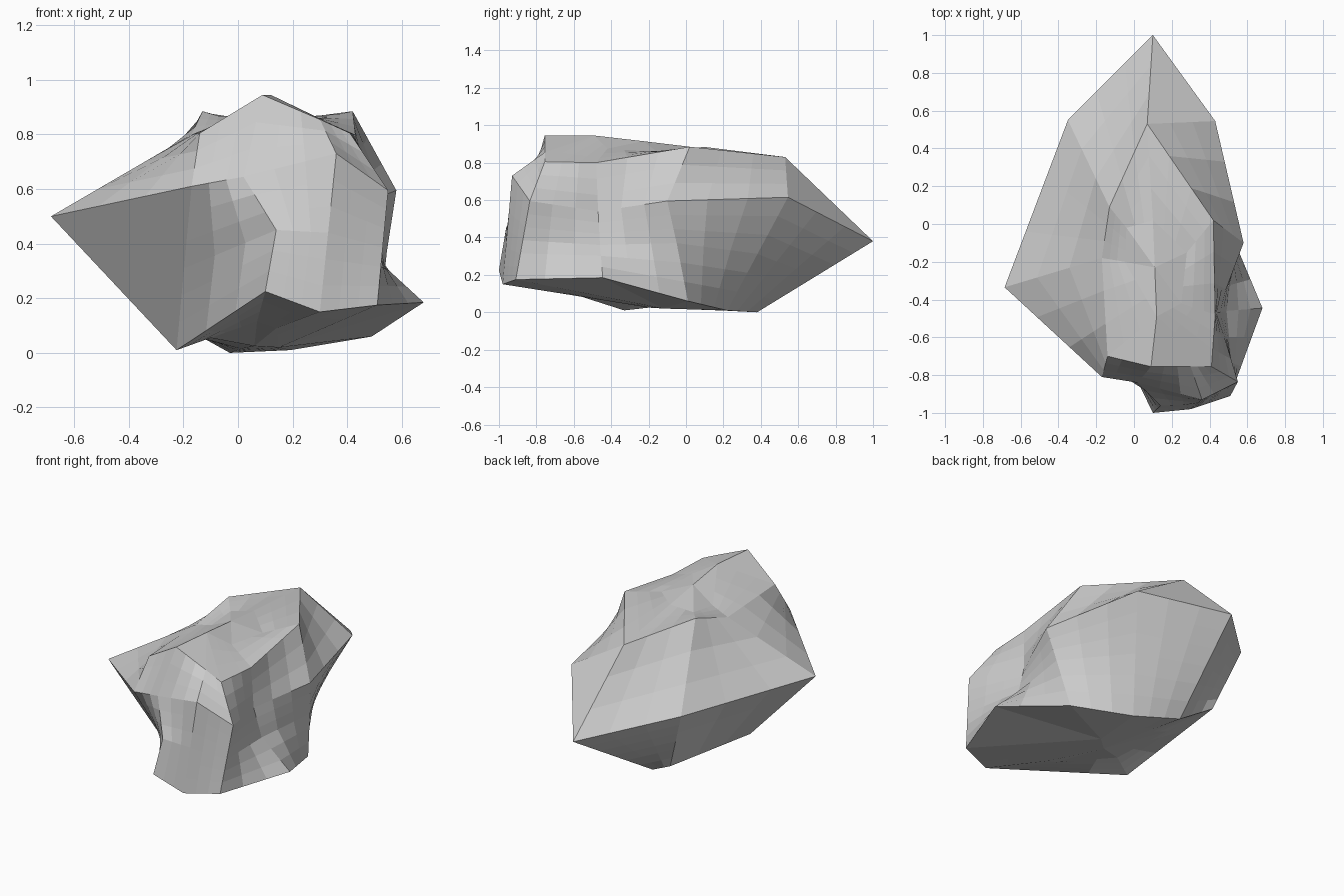
import bpy, bmesh
from mathutils import Vector

if "Cube" in bpy.data.objects:
    bpy.data.objects.remove(bpy.data.objects["Cube"])

# Contour loops around the rock, ten columns each, starting at the left
# tip and running past the front, right and back sides.
base_loop = [(-.225, -.33, .01), (-.225, -.33, .01), (.10, -1, .225), (.30, -.98, .15),
             (.51, -.91, .175), (.68, -.445, .185), (.49, .01, .06), (.19, .22, .01),
             (-.03, .38, 0), (-.21, .46, .10)]
middle_loop = [(-.685, -.335, .50), (-.17, -.81, .61), (.02, -.84, .645), (.36, -.93, .73),
               (.55, -.835, .595), (.44, -.47, .54), (.58, -.10, .595), (.43, .545, .615),
               (.10, 1, .38), (-.35, .55, .49)]
top_loop = [(-.17, -.18, .80), (-.14, -.70, .805), (.09, -.755, .945), (.30, -.755, .855),
            (.41, -.755, .805), (.43, -.48, .80), (.42, .02, .885), (.07, .53, .83),
            (.07, .53, .83), (-.13, .09, .885)]
waist_loop = [Vector(a).lerp(Vector(b), .5) for a, b in zip(base_loop, middle_loop)]
# Front ridge and the pinched right-hand side
waist_loop[2] = (.14, -.962, .45)
waist_loop[5] = (.49, -.46, .36)
waist_loop[6] = (.545, -.05, .37)

# Top surface: the ridge end, with a shallow valley on either side
crown = (.12, -.49, .945)
back_slope = (.10, .02, .885)
roof_loop = [(-.05, -.20, .835), crown, crown, crown, crown, (.25, -.42, .875),
             (.28, -.15, .855), back_slope, back_slope, (-.04, -.02, .858)]
ridge_end = (.11, -.23, .915)

# Underside: a flat belly with a shallow groove behind the low left corner
groove = (-.10, -.27, .055)
belly = (.15, -.12, .02)
under_loop = [groove, groove, (.07, -.62, .115), (.14, -.60, .09),
              belly, belly, belly, belly, (.01, .12, .015), (-.12, .15, .05)]
belly_centre = (.06, -.20, .025)


def bridge(bm, lower, upper):
    """Quads between two loops of the same length."""
    n = len(lower)
    for i in range(n):
        j = (i + 1) % n
        bm.faces.new((lower[i], lower[j], upper[j], upper[i]))


def fan(bm, loop, centre):
    """Close a loop with triangles meeting at one point."""
    c = bm.verts.new(centre)
    for i in range(len(loop)):
        bm.faces.new((loop[i], loop[(i + 1) % len(loop)], c))


# Faceted rock: bridge the loops, close both ends, merge the shared corners
bm = bmesh.new()
loops = [[bm.verts.new(p) for p in pts]
         for pts in (under_loop, base_loop, waist_loop, middle_loop, top_loop, roof_loop)]
for lower, upper in zip(loops, loops[1:]):
    bridge(bm, lower, upper)
fan(bm, loops[-1], ridge_end)
fan(bm, loops[0], belly_centre)
bmesh.ops.remove_doubles(bm, verts=bm.verts[:], dist=.001)

# Split the twisted quads into small flat facets
bmesh.ops.subdivide_edges(bm, edges=bm.edges[:], cuts=2, use_grid_fill=True)
bmesh.ops.recalc_face_normals(bm, faces=bm.faces[:])

mesh = bpy.data.meshes.new("rock")
bm.to_mesh(mesh)
bm.free()
rock = bpy.data.objects.new("rock", mesh)
bpy.context.collection.objects.link(rock)
